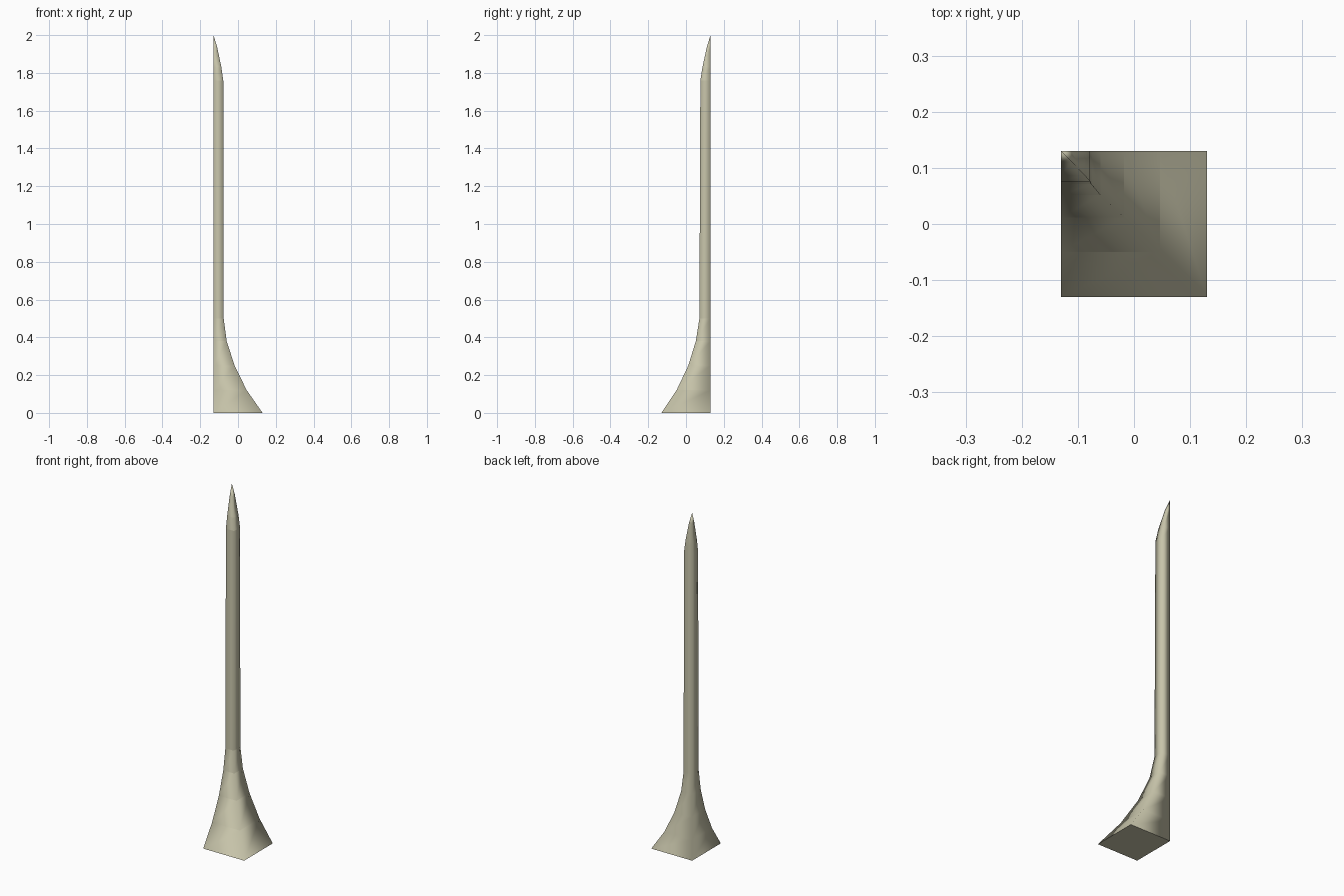
import bpy, bmesh

if "Cube" in bpy.data.objects:
    bpy.data.objects.remove(bpy.data.objects["Cube"])

# Outer edge of the spike: (height, width in x, width in y), all measured
# from the upright back-left corner, which stays vertical
PROFILE = [(0, .26, .26), (.12, .176, .18), (.25, .112, .118), (.38, .07, .078),
           (.5, .054, .059), (1.76, .052, .054), (1.83, .042, .043), (1.94, .019, .019)]
CX, CY, TOP = -.13, .13, 2.0

bm = bmesh.new()


def ring(z, wx, wy):
    """Square section growing from the upright corner."""
    return [bm.verts.new((CX + x, CY - y, z))
            for x, y in ((0, 0), (0, wy), (wx, wy), (wx, 0))]


# Flared foot, straight shaft and curved point
rings = [ring(*p) for p in PROFILE]
for low, high in zip(rings, rings[1:]):
    for i in range(4):
        j = (i + 1) % 4
        bm.faces.new((low[i], low[j], high[j], high[i]))
tip = bm.verts.new((CX, CY, TOP))
for i in range(4):
    bm.faces.new((rings[-1][i], rings[-1][(i + 1) % 4], tip))
base = bm.faces.new(rings[0][::-1])
bmesh.ops.recalc_face_normals(bm, faces=bm.faces[:])

# Sides blend around the shaft; flare rings stay crisp on front and right only
for f in bm.faces:
    f.smooth = f is not base
for low in rings:
    for i in range(4):
        e = bm.edges.get((low[i], low[(i + 1) % 4]))
        e.smooth = not (low is rings[0] or i in (1, 2))

mesh = bpy.data.meshes.new("corner_spike")
bm.to_mesh(mesh)
bm.free()
spike = bpy.data.objects.new("corner_spike", mesh)
bpy.context.collection.objects.link(spike)

# Olive grey stone
stone = bpy.data.materials.new("olive_stone")
stone.diffuse_color = (.57, .55, .40, 1)
stone.use_nodes = True
stone.node_tree.nodes["Principled BSDF"].inputs["Base Color"].default_value = stone.diffuse_color
mesh.materials.append(stone)
